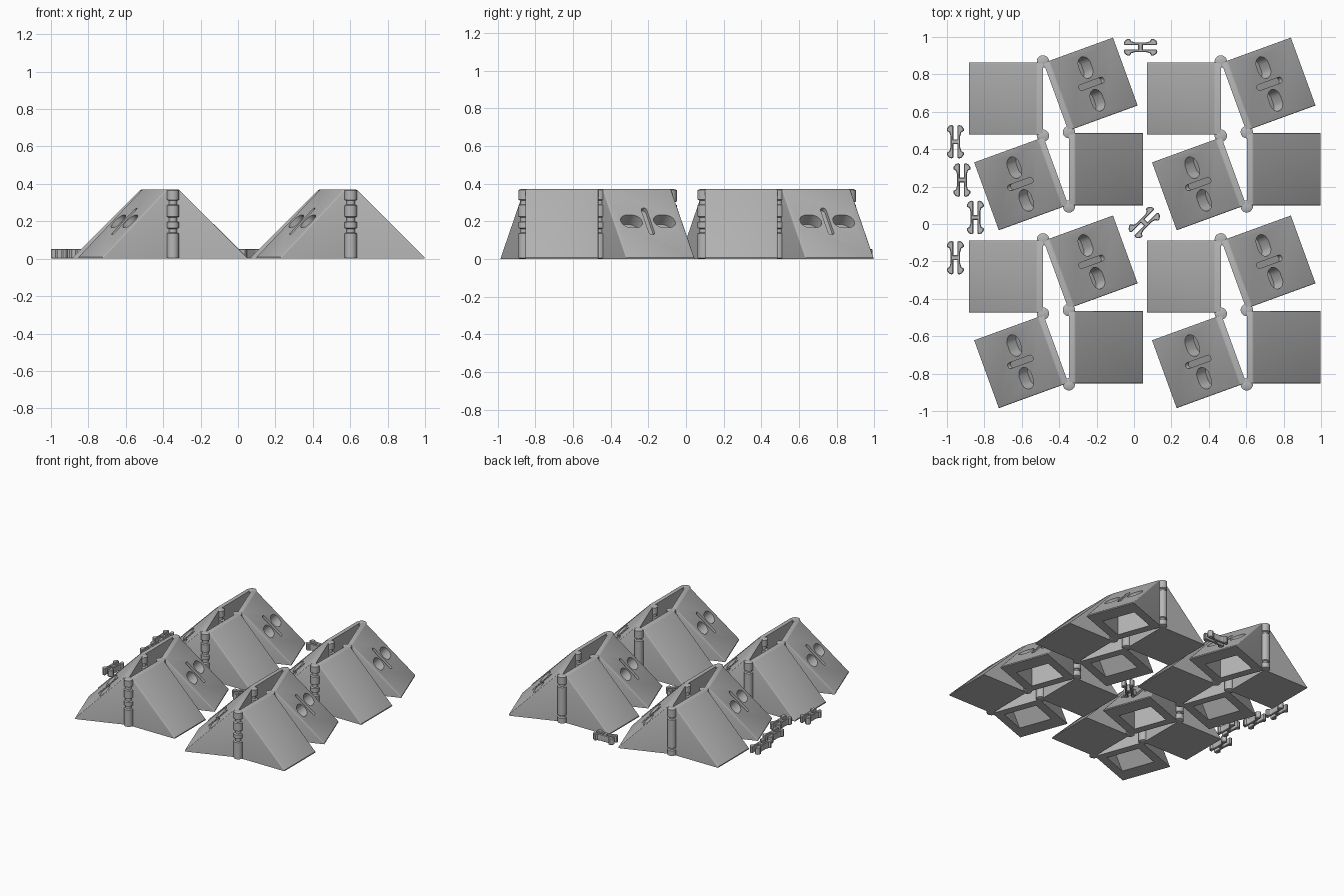
import bpy, bmesh, math
from mathutils import Matrix, Vector

if "Cube" in bpy.data.objects:
    bpy.data.objects.remove(bpy.data.objects["Cube"])

GREY = (0.47, 0.47, 0.47, 1)
grey = bpy.data.materials.new("plain grey")
grey.use_nodes = True
grey.diffuse_color = GREY
grey.node_tree.nodes["Principled BSDF"].inputs["Base Color"].default_value = GREY


def place(name, mesh, loc=(0, 0, 0), angle=0):
    ob = bpy.data.objects.new(name, mesh)
    ob.location = loc
    ob.rotation_euler.z = math.radians(angle)
    bpy.context.collection.objects.link(ob)
    return ob


def finish(bm, name):
    bmesh.ops.recalc_face_normals(bm, faces=bm.faces)
    mesh = bpy.data.meshes.new(name)
    bm.to_mesh(mesh)
    bm.free()
    mesh.materials.append(grey)
    return mesh


def prism(points, direction):
    """Closed solid: an outline of 3D points pushed along a direction."""
    bm = bmesh.new()
    face = bm.faces.new([bm.verts.new(p) for p in points])
    top = bmesh.ops.extrude_face_region(bm, geom=[face])["geom"]
    bmesh.ops.translate(bm, vec=direction,
                        verts=[v for v in top if isinstance(v, bmesh.types.BMVert)])
    return bm


def smooth(mesh, limit=35):
    mesh.shade_smooth()
    mesh.set_sharp_from_angle(angle=math.radians(limit))


HEIGHT, RUN, HALF, RIDGE = 0.37, 0.395, 0.193, 0.032


# Wedge: upright back face at x = 0, slope falling toward +x
def wedge_mesh():
    profile = [(0, 0), (RUN, 0), (RUN, 0.008), (RIDGE, HEIGHT), (0, HEIGHT)]
    bm = prism([(x, -HALF, z) for x, z in profile], (0, 2 * HALF, 0))
    upper = [e for e in bm.edges if max(v.co.z for v in e.verts) > 0.3
             and max(v.co.x for v in e.verts) > 0.01]
    bmesh.ops.bevel(bm, geom=upper, offset=0.014, segments=3, profile=0.5,
                    affect='EDGES', clamp_overlap=True)
    return finish(bm, "wedge")


# Rounded slot cutter lying in the slope, size across (y) and along the slope
def slot_cutter(y, across, along, depth, name):
    centre = Vector((0.202, y, 0.199))
    u, v = Vector((0, 1, 0)), Vector((1, 0, -1)).normalized()
    normal = Vector((1, 0, 1)).normalized()
    r = min(across, along) / 2
    outline = []
    for i in range(24):
        a = math.radians(15 * i + 7.5)
        s, t = math.cos(a), math.sin(a)
        outline.append(centre - normal * depth
                       + u * (r * s + math.copysign(across / 2 - r, s))
                       + v * (r * t + math.copysign(along / 2 - r, t)))
    return place(name, finish(prism(outline, normal * (depth + 0.1)), name))


# Slotted wedge: two round-ended slots, a groove and a pocket underneath
def slotted_mesh():
    body = place("slotted_wedge_blank", wedge_mesh())
    pocket = prism([(x, -0.13, z) for x, z in
                    [(0.06, -0.02), (0.298, -0.02), (0.07, 0.208), (0.06, 0.208)]], (0, 0.26, 0))
    cutters = [slot_cutter(-0.093, 0.12, 0.095, 0.07, "slot_cutter"),
               slot_cutter(0.093, 0.12, 0.095, 0.07, "slot_cutter"),
               slot_cutter(0, 0.032, 0.2, 0.022, "groove_cutter"),
               place("pocket_cutter", finish(pocket, "pocket_cutter"))]
    for c in cutters:
        c.hide_render = True
        mod = body.modifiers.new("cut", 'BOOLEAN')
        mod.object, mod.operation, mod.solver = c, 'DIFFERENCE', 'EXACT'
    graph = bpy.context.evaluated_depsgraph_get()
    mesh = bpy.data.meshes.new_from_object(body.evaluated_get(graph))
    for ob in cutters + [body]:
        bpy.data.objects.remove(ob)
    mesh.name = "slotted_wedge"
    return mesh


# Hinge pillar: turned knuckles separated by thin necks
def hinge_mesh(name, spans, radius=0.033, neck=0.022):
    profile = [(0, spans[0][0])]
    for low, high in spans:
        profile += [(neck, low), (radius, low + 0.005), (radius, high - 0.005), (neck, high)]
    profile.append((0, spans[-1][1]))
    bm = bmesh.new()
    verts = [bm.verts.new((r, 0, z)) for r, z in profile]
    edges = [bm.edges.new(pair) for pair in zip(verts, verts[1:])]
    bmesh.ops.spin(bm, geom=verts + edges, cent=(0, 0, 0), axis=(0, 0, 1),
                   angle=2 * math.pi, steps=24)
    bmesh.ops.remove_doubles(bm, verts=bm.verts, dist=0.0001)
    return finish(bm, name)


# Clip: H shape with barbed prong ends, one quarter mirrored to four
def clip_mesh():
    quarter = [(0.013, 0), (0.013, 0.011), (0.085, 0.011), (0.09, 0.02), (0.085, 0.034),
               (0.07, 0.045), (0.058, 0.045), (0.05, 0.032), (0.03, 0.026)]
    half = quarter + [(-x, y) for x, y in reversed(quarter)]
    outline = half + [(-x, -y) for x, y in half[1:-1]]
    bm = prism([(x, y, 0) for x, y in outline], (0, 0, 0.053))
    bmesh.ops.remove_doubles(bm, verts=bm.verts, dist=0.0001)
    rims = [e for e in bm.edges if abs(e.verts[0].co.z - e.verts[1].co.z) < 0.001]
    bmesh.ops.bevel(bm, geom=rims, offset=0.004, segments=1, affect='EDGES')
    return finish(bm, "clip")


plain, slotted, clip = wedge_mesh(), slotted_mesh(), clip_mesh()
back_pillar = hinge_mesh("back_hinge", [(0, 0.05), (0.06, 0.29), (0.3, HEIGHT)])
front_pillar = hinge_mesh("front_hinge", [(0, 0.14), (0.16, 0.2), (0.22, 0.29), (0.31, HEIGHT)])
for mesh in (plain, slotted, back_pillar, front_pillar):
    smooth(mesh)

# Four clusters, each a ring of four wedges hinged at their corners
PITCH = 0.951
hinges = {"back": (-0.487, 0.869), "left": (-0.487, 0.472),
          "right": (-0.348, 0.491), "front": (-0.348, 0.094)}
wedges = [("left_wedge", plain, "back", "left", 180),
          ("back_slotted_wedge", slotted, "back", "right", 20),
          ("right_wedge", plain, "right", "front", 0),
          ("front_slotted_wedge", slotted, "left", "front", 200)]
for col in range(2):
    for row in range(2):
        shift = Vector((col * PITCH, -row * PITCH, 0))
        for name, mesh, a, b, angle in wedges:
            middle = (Vector(hinges[a]) + Vector(hinges[b])) / 2
            place(name, mesh, middle.to_3d() + shift, angle)
        for key, spot in hinges.items():
            mesh = back_pillar if key == "back" else front_pillar
            place(key + "_hinge", mesh, Vector(spot).to_3d() + shift)

# Loose clips lying around the clusters
for x, y, angle in [(0.035, 0.945, 0), (-0.955, 0.44, 90), (-0.92, 0.235, 90),
                    (-0.848, 0.035, 90), (-0.955, -0.18, 90), (0.055, 0.008, 45)]:
    place("clip", clip, (x, y, 0), angle)
